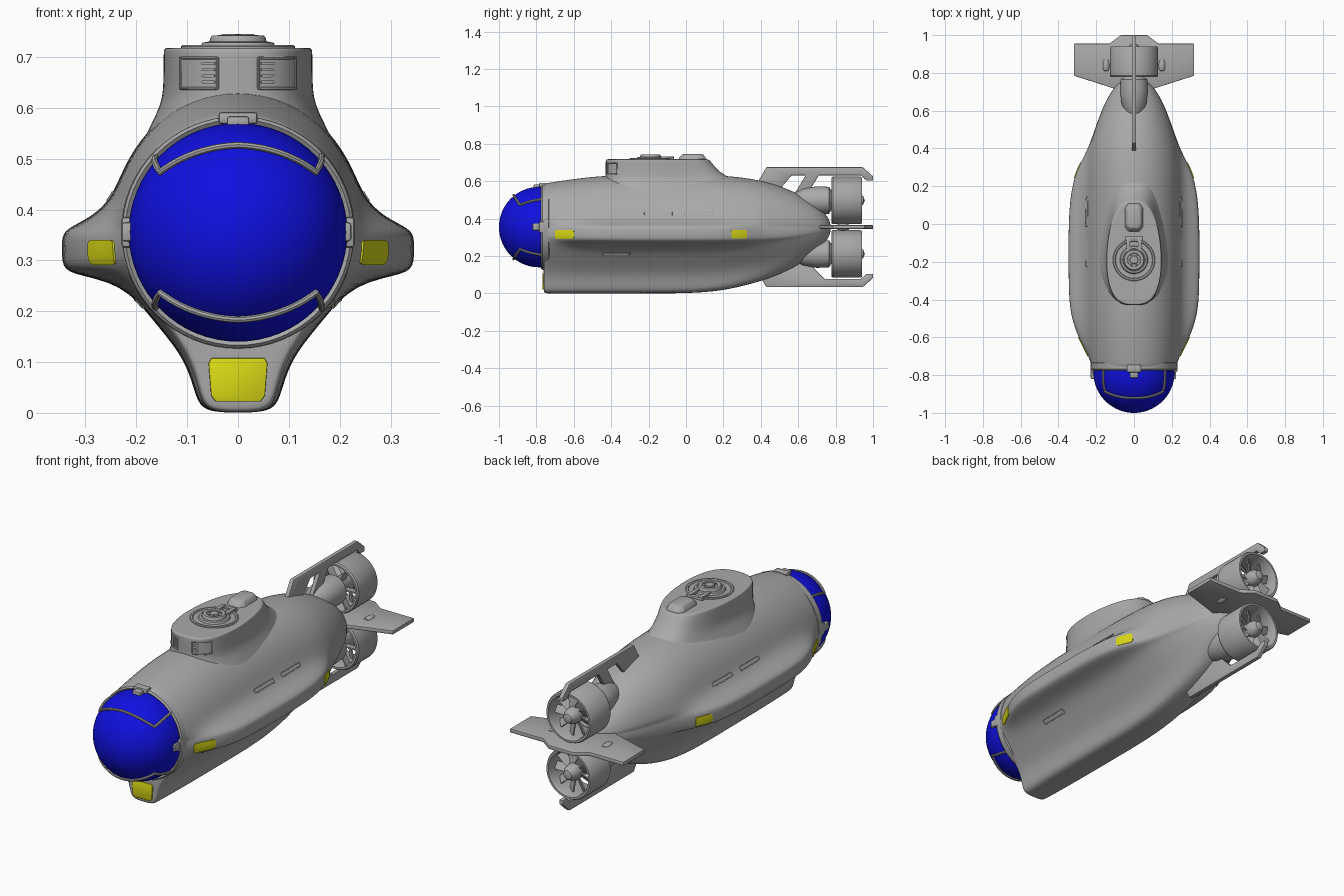
import bpy, bmesh, math
from mathutils import Vector, Matrix
from mathutils.bvhtree import BVHTree

if "Cube" in bpy.data.objects:
    bpy.data.objects.remove(bpy.data.objects["Cube"])

ZC = 0.355  # height of the hull axis


def material(name, rgb):
    m = bpy.data.materials.new(name)
    m.diffuse_color = (*rgb, 1)
    m.use_nodes = True
    m.node_tree.nodes["Principled BSDF"].inputs["Base Color"].default_value = m.diffuse_color
    return m


GRAY = material("hull_gray", (0.4, 0.4, 0.4))
BLUE = material("dome_blue", (0.005, 0.005, 0.75))
YELLOW = material("lamp_yellow", (0.7, 0.7, 0.008))


def add_object(name, verts, faces, mat=GRAY, subsurf=0, bevel=0, solid=0):
    me = bpy.data.meshes.new(name)
    me.from_pydata(verts, [], faces)
    bm = bmesh.new()
    bm.from_mesh(me)
    bmesh.ops.remove_doubles(bm, verts=bm.verts, dist=1e-6)
    bmesh.ops.recalc_face_normals(bm, faces=bm.faces)
    bm.to_mesh(me)
    bm.free()
    me.materials.append(mat)
    ob = bpy.data.objects.new(name, me)
    bpy.context.collection.objects.link(ob)
    if solid:
        md = ob.modifiers.new("thickness", 'SOLIDIFY')
        md.thickness, md.offset = solid, 0
    if bevel:
        md = ob.modifiers.new("bevel", 'BEVEL')
        md.width, md.segments = bevel, 2
    if subsurf:
        md = ob.modifiers.new("smooth", 'SUBSURF')
        md.levels = md.render_levels = subsurf
    return ob


def loft(name, rings, **kw):
    n = len(rings[0])
    verts = [p for r in rings for p in r]
    faces = [(i * n + j, i * n + (j + 1) % n, (i + 1) * n + (j + 1) % n, (i + 1) * n + j)
             for i in range(len(rings) - 1) for j in range(n)]
    faces += [tuple(range(n)), tuple(range(len(verts) - n, len(verts)))]
    return add_object(name, verts, faces, **kw)


def lathe(name, profile, centre, axis='y', mat=GRAY, n=48):
    """profile of (radius, distance along axis)"""
    verts, m = [], len(profile)
    for i in range(n):
        c, s = math.cos(math.tau * i / n), math.sin(math.tau * i / n)
        for r, h in profile:
            r = max(r, 1e-8)
            p = (r * c, h, r * s) if axis == 'y' else (r * c, r * s, h)
            verts.append(Vector(p) + Vector(centre))
    faces = [(i * m + j, i * m + j + 1, (i + 1) % n * m + j + 1, (i + 1) % n * m + j)
             for i in range(n) for j in range(m - 1)]
    return add_object(name, verts, faces, mat)


def plate(name, pts, plane, at, thick, mat=GRAY, bevel=0.004):
    place = {'x': lambda a, b, d: (d, a, b), 'y': lambda a, b, d: (a, d, b),
             'z': lambda a, b, d: (a, b, d)}[plane]
    return loft(name, [[place(a, b, at + s * thick / 2) for a, b in pts] for s in (-1, 1)],
                mat=mat, bevel=bevel)


def box(name, lo, hi, bevel=0.006):
    rect = [(lo[0], lo[1]), (hi[0], lo[1]), (hi[0], hi[1]), (lo[0], hi[1])]
    return plate(name, rect, 'z', (lo[2] + hi[2]) / 2, hi[2] - lo[2], bevel=bevel)


def tube(name, pts, radius, cyclic=False):
    cu = bpy.data.curves.new(name, 'CURVE')
    cu.dimensions, cu.bevel_depth, cu.bevel_resolution = '3D', radius, 2
    cu.use_fill_caps = True
    sp = cu.splines.new('POLY')
    sp.points.add(len(pts) - 1)
    for q, p in zip(sp.points, pts):
        q.co = (*p, 1)
    sp.use_cyclic_u = cyclic
    cu.materials.append(GRAY)
    bpy.context.collection.objects.link(bpy.data.objects.new(name, cu))


# Hull: rounded body with side chines and a keel
STATIONS = [  # y, half width, top, chine half width, bottom, keel strength
    (-.762, .205, .573, .208, .016, 1), (-.759, .218, .588, .220, .004, 1),
    (-.745, .226, .594, .227, 0, 1), (-.70, .232, .602, .240, 0, 1),
    (-.60, .243, .617, .296, 0, 1), (-.50, .249, .629, .330, 0, 1),
    (-.40, .252, .636, .345, 0, 1), (-.20, .254, .642, .347, 0, 1),
    (0, .254, .642, .347, 0, 1), (.15, .252, .638, .337, .010, 1),
    (.25, .250, .631, .315, .027, .95), (.32, .245, .622, .285, .044, .9),
    (.40, .235, .609, .243, .066, .8), (.50, .207, .580, .208, .102, .6),
    (.60, .172, .538, .172, .152, .4), (.68, .135, .488, .135, .204, .2),
    (.74, .092, .435, .092, .262, 0), (.775, .035, .385, .035, .32, 0)]
KEEL = [(.225, .28), (.165, .49), (.115, .66), (.092, .8), (.080, .94), (.060, .995)]


def section(y, w, t, s, k, kb):
    e, d = t - ZC, ZC - k
    u = e / .28
    half = [(w * math.cos(math.radians(a)), ZC + e * math.sin(math.radians(a))) for a in (70, 50, 30, 14)]
    half += [(w + (s - w) * .35, ZC + .03 * u), (s - .006 * u, ZC + .006 * u), (s, ZC - .012 * u),
             (s, ZC - .06 * u), (s - .012 * u, ZC - .08 * u)]
    for x, f in KEEL:
        half.append((kb * x * w / .252 + (1 - kb) * w * math.sqrt(1 - f * f), ZC - f * d))
    return ([(0, y, t)] + [(x, y, z) for x, z in half] + [(0, y, k)]
            + [(-x, y, z) for x, z in reversed(half)])


hull = loft("hull", [section(*s) for s in STATIONS], subsurf=2)

# Conning tower: teardrop outline flaring into the hull
OUT = [(.07, -.425), (.122, -.37), (.145, -.27), (.148, -.17), (.138, -.06), (.118, .03), (.09, .10), (.05, .14)]
OUT = [(0, -.432)] + OUT + [(0, .15)] + [(-x, y) for x, y in reversed(OUT)]
LAYERS = [(.47, 1.45, 1.12, 1.9), (.53, 1.3, 1.08, 1.7), (.58, 1.12, 1.03, 1.5), (.615, 1.02, 1, 1.32),
          (.65, 1, 1, 1.1), (.705, 1, 1, .95), (.716, .995, .995, .92), (.718, .96, .97, .88), (.718, .85, .85, .78)]
tower = loft("conning_tower", [[(x * sx, -.15 + (y + .15) * (sf if y < -.15 else sb), z) for x, y in OUT]
                               for z, sx, sf, sb in LAYERS], subsurf=2)

bpy.context.view_layer.update()
dg = bpy.context.evaluated_depsgraph_get()
hull_tree, tower_tree = BVHTree.FromObject(hull, dg), BVHTree.FromObject(tower, dg)


def project(tree, side, a, z):
    """drop a point on the surface: side +-1 from the flanks, 0 from the front"""
    o, d = (Vector((2 * side, a, z)), Vector((-side, 0, 0))) if side else (Vector((a, -2, z)), Vector((0, 1, 0)))
    return tree.ray_cast(o, d)[0]


def patch(name, tree, side, a0, a1, z0, z1, mat, n=10):
    verts = []
    for i in range(n + 1):
        for j in range(n + 1):
            u, v = 2 * i / n - 1, 2 * j / n - 1
            pu, pv = u * (1 - .1 * v ** 6), v * (1 - .1 * u ** 6)
            verts.append(project(tree, side, (a0 + a1) / 2 + pu * (a1 - a0) / 2, (z0 + z1) / 2 + pv * (z1 - z0) / 2))
    m = n + 1
    faces = [(i * m + j, i * m + j + 1, i * m + m + j + 1, i * m + m + j) for i in range(n) for j in range(n)]
    add_object(name, verts, faces, mat, solid=.008)


def outline(name, tree, side, a0, a1, z0, z1, r=.002, n=12):
    c = [(a0, z0), (a1, z0), (a1, z1), (a0, z1), (a0, z0)]
    pts = [project(tree, side, p[0] + (q[0] - p[0]) * i / n, p[1] + (q[1] - p[1]) * i / n)
           for p, q in zip(c, c[1:]) for i in range(n)]
    tube(name, pts, r, True)


# Lamps and flush panel outlines
plate("keel_lamp", [(-.044, .022), (.044, .022), (.053, .034), (.058, .098), (.052, .108), (-.052, .108),
                    (-.058, .098), (-.053, .034)], 'y', -.763, .009, YELLOW, .002)
for s, tag in ((1, "right"), (-1, "left")):
    patch("front_lamp_" + tag, hull_tree, s, -.70, -.598, .292, .340, YELLOW)
    patch("rear_lamp_" + tag, hull_tree, s, .242, .325, .294, .340, YELLOW)
    for y, z in ((-.225, .418), (-.01, .418), (-.45, .207)):
        outline("side_slot_" + tag, hull_tree, s, y, y + .15, z, z + .016)
    a, b = sorted((s * .04, s * .113))
    outline("tower_vent_frame_" + tag, tower_tree, 0, a, b, .638, .698, .003)
    for i in range(4):
        a, b = sorted((s * .045, s * .07))
        patch("tower_vent_slat_" + tag, tower_tree, 0, a, b, .648 + .012 * i, .654 + .012 * i, GRAY, 4)

# Glass dome, collar and clips
DC, DR = Vector((0, -.785, ZC)), .215
arc = [(DR * math.sin(math.pi / 2 * i / 20), -DR * math.cos(math.pi / 2 * i / 20)) for i in range(21)]
lathe("dome", arc + [(DR, .03)], DC, mat=BLUE, n=64)
lathe("collar", [(.213, -.768), (.222, -.775), (.228, -.768), (.230, -.735), (.222, -.73), (.2, -.73)],
      (0, 0, ZC), n=64)
box("dome_clip_top", (-.038, -.785, .568), (.038, -.745, .592))
box("dome_clip_top_tab", (-.022, -.815, .560), (.022, -.77, .584))
for s in (1, -1):
    xs = sorted((s * .205, s * .229))
    box("dome_clip_side", (xs[0], -.785, .325), (xs[1], -.745, .385))
    box("dome_clip_side_tab", (xs[0], -.82, .337), (xs[1] - .006 * (s > 0), -.77, .375))

# Guard bars wrapped on the dome
for s in (1, -1):
    key = [Vector(p) for p in ((-.165, -.775, .150), (-.158, -.89, .122), (-.08, -.915, .158), (0, -.92, .170),
                               (.08, -.915, .158), (.158, -.89, .122), (.165, -.775, .150))]
    bar = []
    for p, q in zip(key, key[1:]):
        for i in range(6):
            v = p.lerp(q, i / 6) + Vector((0, .785, 0))
            v = v.normalized() * (DR + .004)
            bar.append(DC + Vector((v.x, v.y, s * v.z)))
    tube("dome_guard", bar + [DC + Vector((.165, .01, s * .15))], .0065)

# Hatch, hinge and the bump behind it
HC = (0, -.19, 0)
lathe("hatch", [(.112, .71), (.112, .721), (.108, .724), (.1, .724), (.097, .719), (.074, .719), (.07, .728),
                (.06, .73), (.056, .728), (.055, .737), (.051, .742), (.036, .742), (.034, .737), (.022, .737),
                (.02, .743), (0, .744)], HC, 'z')
for a in range(3):
    c, s = math.cos(a * math.pi / 3), math.sin(a * math.pi / 3)
    tube("hatch_wheel_spoke", [(-.04 * c, -.19 - .04 * s, .74), (.04 * c, -.19 + .04 * s, .74)], .003)
for s in (1, -1):
    box("hatch_hinge_arm", (s * .03 - .01, -.15, .715), (s * .03 + .01, -.065, .733), .003)
box("hatch_hinge_pin", (-.045, -.085, .715), (.045, -.065, .729), .004)
loft("tower_bump", [[(x * k, .035 + y * k, z) for x, y in
                     ((-.03, -.075), (.03, -.075), (.048, -.05), (.048, .05), (.03, .075), (-.03, .075),
                      (-.048, .05), (-.048, -.05))] for z, k in ((.68, 1.05), (.72, 1), (.745, .74))], bevel=.006)

# Two ducted thrusters
for z, tag in ((.498, "upper"), (.212, "lower")):
    lathe("duct_" + tag, [(.112, .778), (.122, .778), (.127, .785), (.127, .932), (.122, .941), (.112, .941),
                          (.107, .93), (.105, .80), (.112, .778)], (0, 0, z))
    lathe("nacelle_" + tag, [(0, .56), (.04, .58), (.064, .63), (.075, .70), (.072, .765), (.055, .775),
                             (.042, .80), (.040, .90), (.036, .925), (.022, .948), (0, .956)], (0, 0, z))
    bm = bmesh.new()
    for ring_y, count, twist in ((.885, 9, .6), (.80, 6, 1.45)):
        for i in range(count):
            rot = Matrix.Rotation(math.tau * i / count, 4, 'Y') @ Matrix.Translation((.072, 0, 0))
            bmesh.ops.create_cube(bm, size=1, matrix=Matrix.Translation((0, ring_y, z)) @ rot
                                  @ Matrix.Rotation(twist, 4, 'X') @ Matrix.Diagonal((.076, .006, .04, 1)))
    ob = add_object("blades_" + tag, [], [])
    bm.to_mesh(ob.data)
    bm.free()

# Tail fins
plate("upper_fin", [(.36, .555), (.43, .675), (.945, .675), (1, .626), (1, .604), (.965, .604), (.935, .632),
                    (.71, .632), (.63, .50), (.56, .50), (.64, .632), (.565, .632), (.47, .52)], 'x', 0, .022)
plate("lower_fin", [(.39, .10), (.43, .034), (.945, .034), (1, .083), (1, .105), (.965, .105), (.935, .078),
                    (.74, .078), (.62, .2), (.47, .15)], 'x', 0, .022)
fin = [(.06, .70), (.13, .725), (.318, .785), (.318, .955), (.13, .955), (.07, 1.0)]
plate("tail_plane", fin + [(-x, y) for x, y in reversed(fin)], 'z', ZC, .02)
for s in (1, -1):
    lathe("tail_lug", [(0, .805), (.016, .812), (.02, .83), (.02, .85), (.014, .87), (0, .875)],
          (s * .148, 0, ZC), n=20)

# Turn everything into plain meshes with smooth shading and sharp edges
bpy.ops.object.select_all(action='SELECT')
bpy.context.view_layer.objects.active = hull
bpy.ops.object.convert(target='MESH')
bpy.ops.object.shade_smooth_by_angle(angle=math.radians(35))
